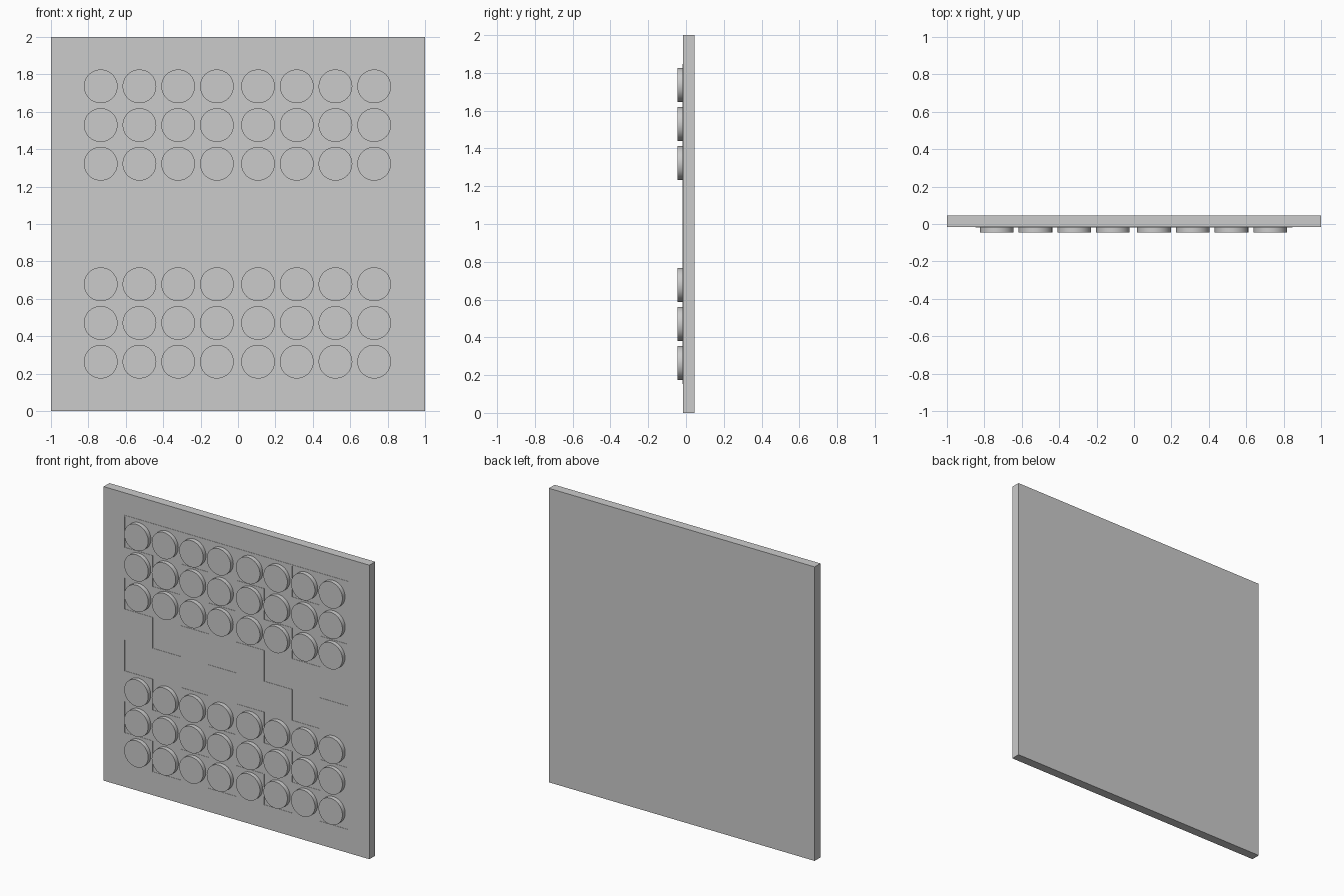
import bpy
import math

cube = bpy.data.objects.get("Cube")
if cube:
    bpy.data.objects.remove(cube, do_unlink=True)

FACE_Y = -0.016    # front surface of the board
BACK_Y = 0.046
INLAY = 0.002      # height of the thin raised pattern
SQUARE = 0.21
HALF = 4 * SQUARE


def box(name, x, z, width, height, y_front, y_back):
    bpy.ops.mesh.primitive_cube_add(size=1, location=(x, (y_front + y_back) / 2, z))
    obj = bpy.context.object
    obj.name = name
    obj.scale = (width, y_back - y_front, height)
    bpy.ops.object.transform_apply(location=False, rotation=False, scale=True)
    return obj


# Board slab
box("board", 0, 1, 2, 2, FACE_Y, BACK_Y)

# Raised alternate squares, starting at the lower left corner
for row in range(8):
    for col in range(8):
        if (row + col) % 2 == 0:
            box("dark_square", (col - 3.5) * SQUARE, 1 + (row - 3.5) * SQUARE,
                SQUARE, SQUARE, FACE_Y - INLAY, FACE_Y)

# Thin border line around the squares
LINE = 0.008
for side in (-1, 1):
    offset = side * (HALF + LINE / 2)
    box("border_rail", 0, 1 + offset, 2 * (HALF + LINE), LINE, FACE_Y - INLAY, FACE_Y)
    box("border_stile", offset, 1, LINE, 2 * HALF, FACE_Y - INLAY, FACE_Y)

# Round pieces, three rows at each end
PITCH = 0.207
columns = [-0.003 + s * (0.11 + i * PITCH) for s in (-1, 1) for i in range(4)]
rows = [1 + s * (0.322 + i * PITCH) for s in (-1, 1) for i in range(3)]
for z in rows:
    end = "upper" if z > 1 else "lower"
    for x in columns:
        bpy.ops.mesh.primitive_cylinder_add(
            vertices=64, radius=0.09, depth=0.03,
            location=(x, FACE_Y - 0.015, z), rotation=(math.pi / 2, 0, 0))
        bpy.context.object.name = end + "_piece"
        bpy.ops.object.shade_smooth_by_angle()
